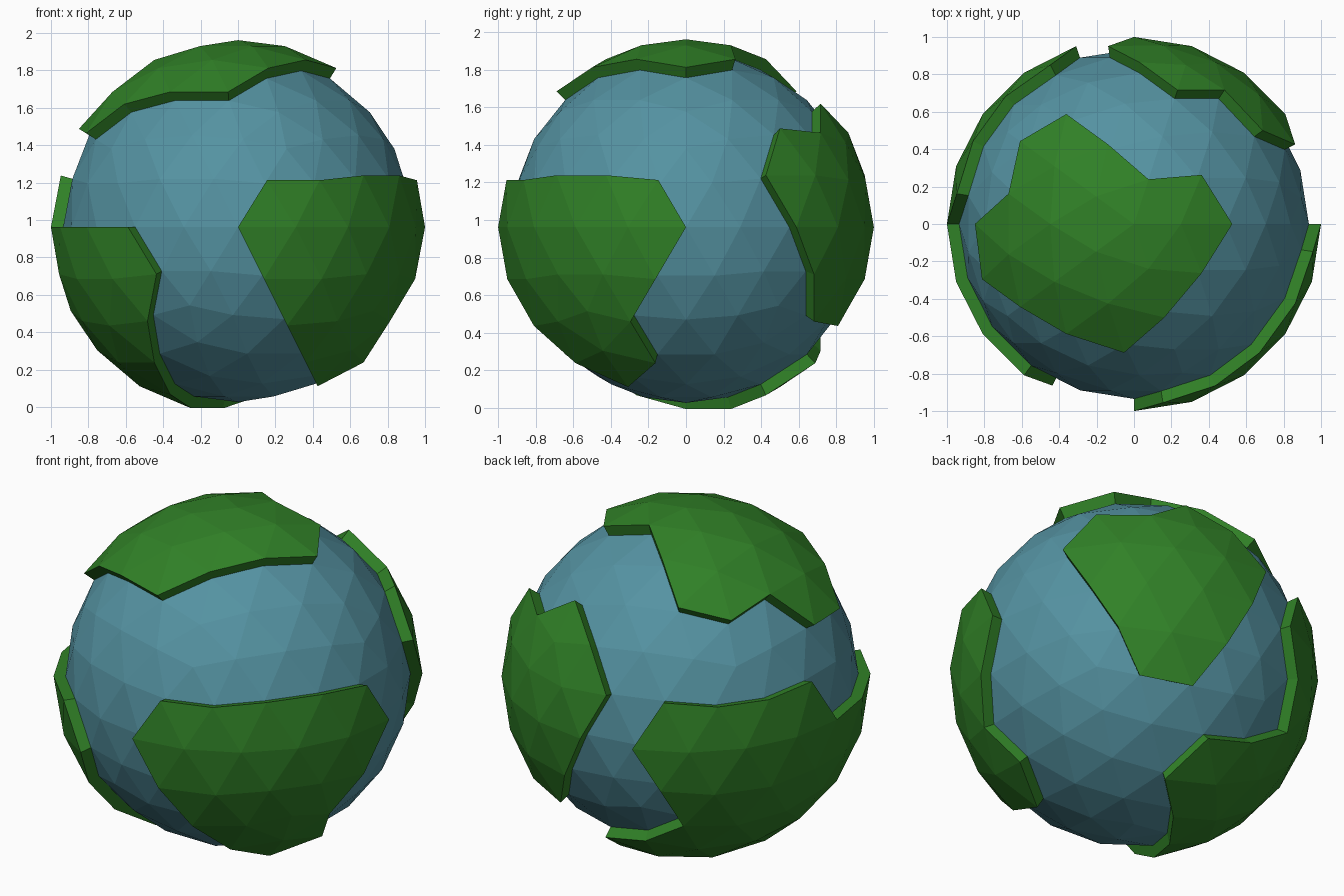
import bpy, bmesh, math
from mathutils import Vector

if "Cube" in bpy.data.objects:
    bpy.data.objects.remove(bpy.data.objects["Cube"])

CENTRE_Z = 0.962
R_OCEAN, R_LAND = 0.935, 1.0

# Continent outlines as (longitude in degrees, height on the unit sphere)
CONTINENTS = {
    "continent_front_right": [
        (-90, 0), (-81.5, .232), (-62.5, .232), (-45.8, .276), (-26.2, .276), (-9.5, .232),
        (0, 0), (-9.8, -.276), (-18.5, -.506), (-13.7, -.724), (-36, -.851)],
    "continent_top": [
        (0, .851), (36, .894), (72, .962), (108, .894), (121.7, .724), (144, .675),
        (166.3, .724), (180, .526), (198.5, .506), (216, .675), (238.3, .724),
        (265.7, .724), (288, .851), (324, .894)],
    "continent_left": [
        (-126, 0), (-162, 0), (180, 0), (170.2, .276), (152.5, .232), (135.5, .232),
        (117.8, .276), (108, 0), (117, -.232), (125.5, -.506), (108, -.675),
        (85.7, -.724), (72, -.894), (108, -.962), (180, -.962), (-144, -.894),
        (-130.3, -.724), (-126.5, -.506), (-117, -.232)],
    "continent_back_right": [
        (26.2, .276), (36, .526), (54.5, .506), (72, .675), (89.5, .506), (98.2, .276),
        (90, 0), (81.8, -.276), (72, -.526), (54.5, -.506), (45, -.232), (36, 0)],
}


def material(name, colour):
    mat = bpy.data.materials.new(name)
    mat.diffuse_color = colour
    mat.use_nodes = True
    mat.node_tree.nodes["Principled BSDF"].inputs["Base Color"].default_value = mat.diffuse_color
    return mat


def finish(bm, name, mat):
    bmesh.ops.recalc_face_normals(bm, faces=bm.faces)
    mesh = bpy.data.meshes.new(name)
    bm.to_mesh(mesh)
    bm.free()
    mesh.materials.append(mat)
    obj = bpy.data.objects.new(name, mesh)
    obj.location.z = CENTRE_Z
    bpy.context.collection.objects.link(obj)


def globe(radius):
    bm = bmesh.new()
    bmesh.ops.create_icosphere(bm, subdivisions=3, radius=radius)
    return bm


def direction(lon, z):
    a, r = math.radians(lon), math.sqrt(1 - z * z)
    return Vector((r * math.cos(a), r * math.sin(a), z))


def outline_test(outline):
    """Return a test for points inside a spherical outline."""
    dirs = [direction(*p) for p in outline]
    axis = sum(dirs, Vector()).normalized()
    u = axis.orthogonal().normalized()
    v = axis.cross(u)

    def flat(p):
        return p.dot(u) / p.dot(axis), p.dot(v) / p.dot(axis)

    poly = [flat(d) for d in dirs]

    def inside(p):
        if p.normalized().dot(axis) < 0.05:
            return False
        x, y = flat(p)
        hit = False
        for (x1, y1), (x2, y2) in zip(poly, poly[1:] + poly[:1]):
            if (y1 > y) != (y2 > y) and x < x1 + (y - y1) * (x2 - x1) / (y2 - y1):
                hit = not hit
        return hit
    return inside


water = material("water", (0.09, 0.29, 0.36, 1))
grass = material("grass", (0.03, 0.22, 0.02, 1))

# Ocean ball
finish(globe(R_OCEAN), "ocean", water)

# Continents: patches of the same facets, raised radially from just below the water
for name, outline in CONTINENTS.items():
    inside = outline_test(outline)
    bm = globe(R_OCEAN - 0.03)
    sea = [f for f in bm.faces if not inside(f.calc_center_median())]
    bmesh.ops.delete(bm, geom=sea, context='FACES')
    raised = bmesh.ops.extrude_face_region(bm, geom=bm.faces[:])
    for g in raised["geom"]:
        if isinstance(g, bmesh.types.BMVert):
            g.co = g.co.normalized() * R_LAND
    finish(bm, name, grass)
